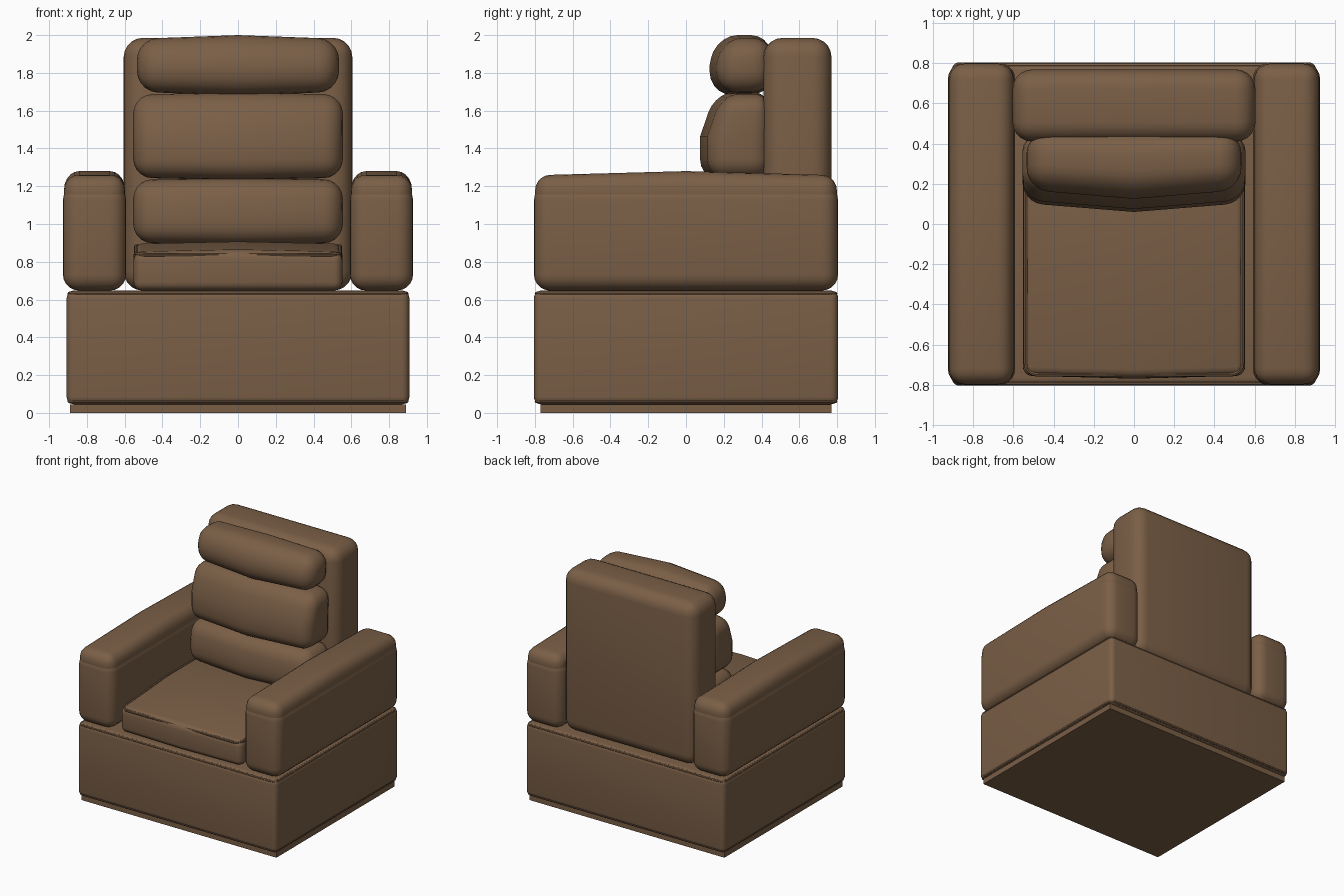
import bpy, bmesh, math
from mathutils import Vector

if "Cube" in bpy.data.objects:
    bpy.data.objects.remove(bpy.data.objects["Cube"])

leather = bpy.data.materials.new("brown leather")
leather.diffuse_color = (0.195, 0.114, 0.062, 1)
leather.use_nodes = True
leather.node_tree.nodes["Principled BSDF"].inputs["Base Color"].default_value = leather.diffuse_color


def finish(bm, name, smooth=True):
    bmesh.ops.recalc_face_normals(bm, faces=bm.faces)
    mesh = bpy.data.meshes.new(name)
    bm.to_mesh(mesh)
    bm.free()
    mesh.materials.append(leather)
    ob = bpy.data.objects.new(name, mesh)
    bpy.context.collection.objects.link(ob)
    if smooth:
        bpy.ops.object.select_all(action='DESELECT')
        ob.select_set(True)
        bpy.context.view_layer.objects.active = ob
        bpy.ops.object.shade_smooth_by_angle(angle=math.radians(40))
    return ob


def padded_box(name, lo, hi, radius=0.0, segments=5, deform=None):
    """Rounded box, split down its middle so that it can be crowned."""
    lo, hi = Vector(lo), Vector(hi)
    mid, half = (lo + hi) / 2, (hi - lo) / 2
    bm = bmesh.new()
    bmesh.ops.create_cube(bm, size=2)
    for v in bm.verts:
        v.co = Vector(a * b for a, b in zip(v.co, half))
    if radius:
        bmesh.ops.bevel(bm, geom=bm.edges[:], offset=radius, segments=segments,
                        profile=0.5, affect='EDGES', clamp_overlap=True)
    if deform:
        for axis in ((1, 0, 0), (0, 1, 0), (0, 0, 1)):
            bmesh.ops.bisect_plane(bm, geom=bm.verts[:] + bm.edges[:] + bm.faces[:],
                                   plane_co=(0, 0, 0), plane_no=axis)
    for v in bm.verts:
        if deform:
            n = Vector(a / b for a, b in zip(v.co, half))
            v.co += Vector(deform(n))
        v.co += mid
    return finish(bm, name, radius > 0)


def piping(name, hx, y0, y1, corner, height, r=0.011):
    """Thin cord around a rounded rectangle; height(y) gives its level."""
    path = []
    for cx, cy, a0 in ((hx, y1, 0), (-hx, y1, 90), (-hx, y0, 180), (hx, y0, 270)):
        ox = cx - math.copysign(corner, cx)
        oy = cy + (corner if cy == y0 else -corner)
        for i in range(6):
            a = math.radians(a0 + 18 * i)
            path.append((ox + corner * math.cos(a), oy + corner * math.sin(a), a))
        # extra point halfway along the straight side, for the crowned seat
        if a0 in (90, 270):
            path.append((cx, (y0 + y1) / 2, math.radians(a0 + 90)))
    bm = bmesh.new()
    rings = []
    for x, y, a in path:
        ring = []
        for k in range(8):
            t = math.tau * k / 8
            ring.append(bm.verts.new((x + r * math.cos(t) * math.cos(a),
                                      y + r * math.cos(t) * math.sin(a),
                                      height(y) + r * math.sin(t))))
        rings.append(ring)
    for i, ring in enumerate(rings):
        nxt = rings[(i + 1) % len(rings)]
        for k in range(8):
            j = (k + 1) % 8
            bm.faces.new((ring[k], ring[j], nxt[j], nxt[k]))
    return finish(bm, name)


# Plinth and upholstered base with its two cords
padded_box("plinth", (-0.89, -0.77, 0), (0.89, 0.77, 0.045))
padded_box("base", (-0.907, -0.805, 0.045), (0.907, 0.805, 0.648), 0.04)
for label, z in (("lower", 0.062), ("upper", 0.631)):
    piping(label + "_base_piping", 0.892, -0.79, 0.79, 0.03, lambda y, z=z: z)

# Arms with crowned pads on top
for label, s in (("left", -1), ("right", 1)):
    xs = sorted((s * 0.592, s * 0.927))
    padded_box(label + "_arm", (xs[0], -0.805, 0.648), (xs[1], 0.805, 1.21), 0.085)
    xs = sorted((s * 0.598, s * 0.921))
    padded_box(label + "_arm_pad", (xs[0], -0.799, 1.06), (xs[1], 0.799, 1.258), 0.08,
               deform=lambda n: (0, 0, 0.022 * (1 - abs(n.y)) * max(n.z, 0)))

# Back rest
padded_box("back_rest", (-0.605, 0.41, 0.648), (0.605, 0.77, 1.985), 0.1)


# Seat cushion: rises from its front edge to the middle, then stays level
def seat_rise(y):
    return 0.045 * min(1.0, (y + 0.76) / 0.58)


padded_box("seat_cushion", (-0.553, -0.755, 0.648), (0.553, 0.41, 0.85), 0.045,
           deform=lambda n: (0, -0.015 * (1 - abs(n.x)) * max(-n.y, 0),
                             (0.045 * min(1, n.y + 1) + 0.012 * (1 - abs(n.x))) * max(n.z, 0)))
piping("seat_piping", 0.54, -0.75, 0.39, 0.06, lambda y: 0.837 + seat_rise(y), 0.01)


# Back cushions: bulging forward at the middle, leaning back towards the top
def cushion(name, hx, y0, y1, z0, z1, radius, lean, bulge, crown):
    def deform(n):
        middle = 1 - abs(n.x)
        front = max(0, (1 - n.y) / 2)
        return (0, front * (lean * max(0, n.z) - bulge * middle), crown * middle * n.z)
    padded_box(name, (-hx, y0, z0), (hx, y1, z1), radius, deform=deform)


cushion("lumbar_cushion", 0.555, 0.105, 0.45, 0.90, 1.235, 0.1, 0.03, 0.045, 0.01)
cushion("middle_cushion", 0.555, 0.12, 0.45, 1.245, 1.685, 0.1, 0.08, 0.045, 0.012)
cushion("head_cushion", 0.535, 0.17, 0.46, 1.70, 1.98, 0.11, 0.03, 0.045, 0.02)
